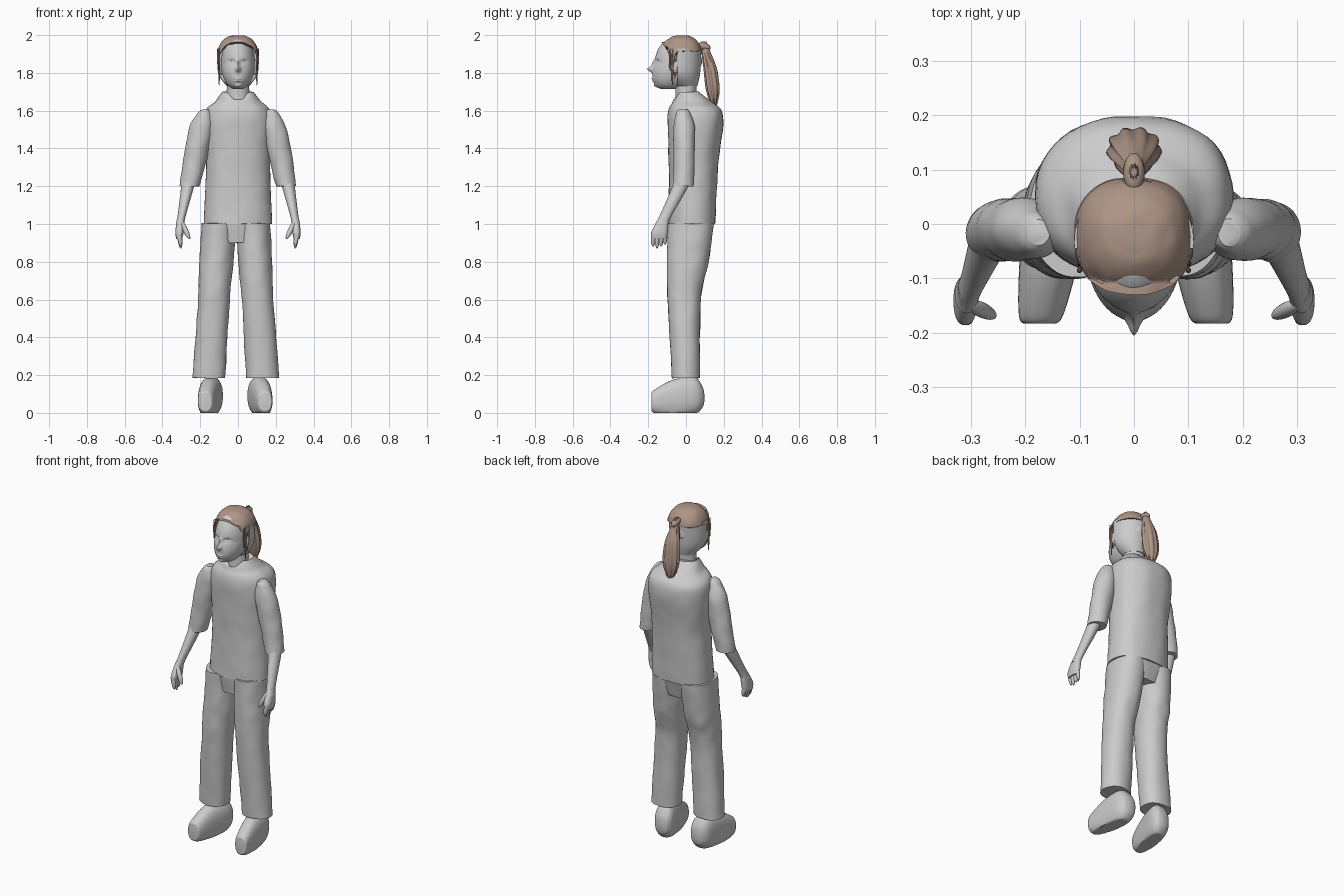
import bpy, bmesh, math
from mathutils import Matrix, Vector, noise

if "Cube" in bpy.data.objects:
    bpy.data.objects.remove(bpy.data.objects["Cube"], do_unlink=True)


def material(name, rgb):
    m = bpy.data.materials.new(name)
    m.use_nodes = True
    m.diffuse_color = (*rgb, 1)
    m.node_tree.nodes["Principled BSDF"].inputs["Base Color"].default_value = (*rgb, 1)
    return m


GREY = material("plain grey", (0.6, 0.6, 0.6))
BROWN = material("hair brown", (0.42, 0.3, 0.24))


def finish(name, bm, mat):
    """Turn a bmesh into a smooth shaded object."""
    bmesh.ops.recalc_face_normals(bm, faces=bm.faces)
    mesh = bpy.data.meshes.new(name)
    bm.to_mesh(mesh)
    bm.free()
    mesh.materials.append(mat)
    ob = bpy.data.objects.new(name, mesh)
    bpy.context.collection.objects.link(ob)
    bpy.ops.object.select_all(action="DESELECT")
    ob.select_set(True)
    bpy.context.view_layer.objects.active = ob
    bpy.ops.object.shade_smooth_by_angle(angle=math.radians(50))


def spline(rings, steps):
    """Smooth in-between cross-sections."""
    last = len(rings) - 1
    for i in range(last):
        around = [rings[max(0, min(last, i + k))] for k in (-1, 0, 1, 2)]
        for k in range(steps):
            t = k / steps
            yield [b + t / 2 * (c - a + t * (2 * a - 5 * b + 4 * c - d + t * (3 * (b - c) + d - a)))
                   for a, b, c, d in zip(*around)]
    yield rings[-1]


def loft(name, rings, mat=GREY, lean=(0, 0), along_y=False, power=2, sides=48, steps=8, shape=None):
    """Skin cross-sections (position, centre, half width in x, half depth); lean moves x from end to end."""
    bm = bmesh.new()
    loops = []
    first, final = rings[0][0], rings[-1][0]
    for at, centre, wide, deep in spline(rings, steps):
        x = lean[0] + (lean[1] - lean[0]) * (at - first) / (final - first)
        loop = []
        for k in range(sides):
            angle = math.tau * k / sides
            c, s = math.cos(angle), math.sin(angle)
            u = x + wide * math.copysign(abs(c) ** (2 / power), c)
            v = centre + deep * math.copysign(abs(s) ** (2 / power), s)
            co = Vector((u, at, v) if along_y else (u, v, at))
            loop.append(bm.verts.new(shape(co, angle) if shape else co))
        loops.append(loop)
    for low, high in zip(loops, loops[1:]):
        for k in range(sides):
            bm.faces.new((low[k - 1], low[k], high[k], high[k - 1]))
    bm.faces.new(loops[0])
    bm.faces.new(loops[-1])
    finish(name, bm, mat)


def pod(name, start, end, radius, mat=GREY, side=1):
    """Slim ellipsoid between two points."""
    mirror = Vector((side, 1, 1))
    a, b = Vector(start) * mirror, Vector(end) * mirror
    turn = (b - a).to_track_quat("Z", "Y")
    bm = bmesh.new()
    bmesh.ops.create_uvsphere(bm, u_segments=16, v_segments=12, radius=1,
                              matrix=Matrix.LocRotScale((a + b) / 2, turn, (radius, radius, (b - a).length / 2)))
    finish(name, bm, mat)


def cloth(co, angle):
    """Soft fabric unevenness."""
    return co + noise.noise_vector(co * 14) * 0.004


def neckline(co, angle):
    """Fabric with a V cut at the front of the collar."""
    co = cloth(co, angle)
    if co.y < 0:
        co.z -= max(0, 0.06 - abs(co.x)) * max(0, co.z - 1.66) / 0.04
    return co


# Shirt body and trouser seat
loft("shirt", [(1, .03, .18, .125), (1.3, .04, .17, .13), (1.57, .05, .18, .147),
               (1.65, .03, .12, .1), (1.7, .01, .08, .06)], power=2.3, shape=neckline)
loft("trouser_seat", [(.9, .02, .12, .1), (1.01, .03, .175, .12)], power=2.4, shape=cloth)


# Neck, and head sculpted from an ellipsoid
def face(co, angle):
    def swell(x, z, width, height, amount):
        co.y -= amount * math.exp(-((abs(co.x) - x) / width) ** 2 - ((co.z - z) / height) ** 2)

    co.y -= max(0, 1.85 - co.z) * 0.4
    if co.y < -0.06:
        swell(0, 1.82, .012, .014, .03)      # nose tip
        swell(0, 1.85, .008, .02, .014)      # nose bridge
        swell(.035, 1.86, .016, .01, -.012)  # eye sockets
        swell(.035, 1.856, .01, .005, .008)  # eyelids
        swell(0, 1.77, .02, .005, .006)      # upper lip
        swell(0, 1.757, .018, .005, .006)    # lower lip
        swell(0, 1.73, .02, .01, .01)        # chin
    return co


tilts = [math.pi * (k / 12 - 0.5) for k in range(1, 12)]
loft("neck", [(1.62, 0, .07, .06), (1.7, 0, .06, .055), (1.8, 0, .06, .06)])
loft("head", [(1.85 + .14 * math.sin(t), -.04, .09 * math.cos(t) ** .9, .125 * math.cos(t) ** .9)
              for t in tilts], sides=96, shape=face)


def behind_ears(co, angle):
    co.y = max(co.y, -.045)
    return co


loft("scalp_back", [(1.73, 0, .06, .06), (1.8, -.03, .105, .105), (1.93, -.035, .11, .117)],
     shape=behind_ears)


# Hair cap with an arched hairline, and the ponytail
def hairline(co, angle):
    in_front = co.y < -.045
    arch = 1.965 - 5 * co.x ** 2 - max(0, co.y + .11)
    co.z = max(co.z, arch if in_front else 1.915)
    return co + noise.noise_vector(co * 30) * 0.002


domes = [math.pi / 2 * k / 10 for k in range(10)]
loft("hair_cap", [(1.89 + .11 * math.sin(t), -.022, .11 * math.cos(t) ** .8, .108 * math.cos(t) ** .8)
                  for t in domes], BROWN, power=2.35, shape=hairline)


def locks(co, angle):
    middle = Vector((0, .14, co.z))
    return middle + (co - middle) * (1 + .08 * math.cos(9 * angle + 8 * co.z))


loft("ponytail", [(1.6, .15, .004, .004), (1.7, .143, .044, .033), (1.82, .13, .044, .034),
                  (1.92, .105, .02, .02), (1.965, .095, .006, .01)], BROWN, sides=72, shape=locks)
pod("ponytail_root", (0, .06, 1.95), (0, .13, 1.93), .02, BROWN)


def sole(co, angle):
    """Flatten the underside on the ground."""
    co.z = max(co.z, 0)
    return co


for side, label in ((1, "left"), (-1, "right")):
    def lean(start, end, shift=0):
        return side * start + shift, side * end + shift

    # Loose strands and ear
    for i in range(4):
        y = -.085 + .013 * i
        drop = .06 + .04 * (i * 2 % 3)
        pod(f"{label}_strand_{i}", (.1, y, 1.93), (.1, y, 1.87 - drop), .005, BROWN, side)
    pod(f"{label}_ear", (.09, -.06, 1.79), (.095, -.05, 1.87), .016, GREY, side)

    # Sleeve and forearm
    loft(f"{label}_sleeve", [(1.2, -.015, .052, .055), (1.3, -.01, .06, .056), (1.5, -.01, .064, .056),
                             (1.58, -.015, .04, .04), (1.605, -.015, .02, .025)],
         lean=lean(.255, .175), shape=cloth)
    loft(f"{label}_forearm", [(1, -.13, .022, .034), (1.05, -.105, .022, .032),
                              (1.2, -.03, .034, .042), (1.28, -.01, .036, .042)], lean=lean(.307, .25))

    # Hand with fingers and thumb
    loft(f"{label}_palm", [(.92, -.143, .015, .04), (.96, -.14, .022, .043), (1.03, -.117, .018, .026)],
         lean=lean(.312, .305), power=2.4)
    for i in range(4):
        y = -.174 + .021 * i
        pod(f"{label}_finger_{i}", (.314, y, .97), (.302, y, .87 + .01 * abs(i - 1)), .012, GREY, side)
    pod(f"{label}_thumb", (.305, -.145, 1.02), (.255, -.17, .92), .014, GREY, side)

    # Trouser leg
    loft(f"{label}_trouser_leg", [(.185, 0, .087, .073), (.6, -.01, .084, .088),
                                  (.8, .01, .09, .11), (1.005, .025, .09, .122)],
         lean=lean(.142, .09, -.012), power=2.2, shape=cloth)

    # Shoe with a flat sole
    loft(f"{label}_shoe", [(-.183, .06, .02, .035), (-.17, .06, .04, .06), (-.07, .075, .054, .1),
                           (.04, .09, .06, .1), (.085, .085, .042, .06), (.097, .08, .012, .02)],
         lean=lean(.158, .117, -.015), along_y=True, power=2.4, shape=sole)
